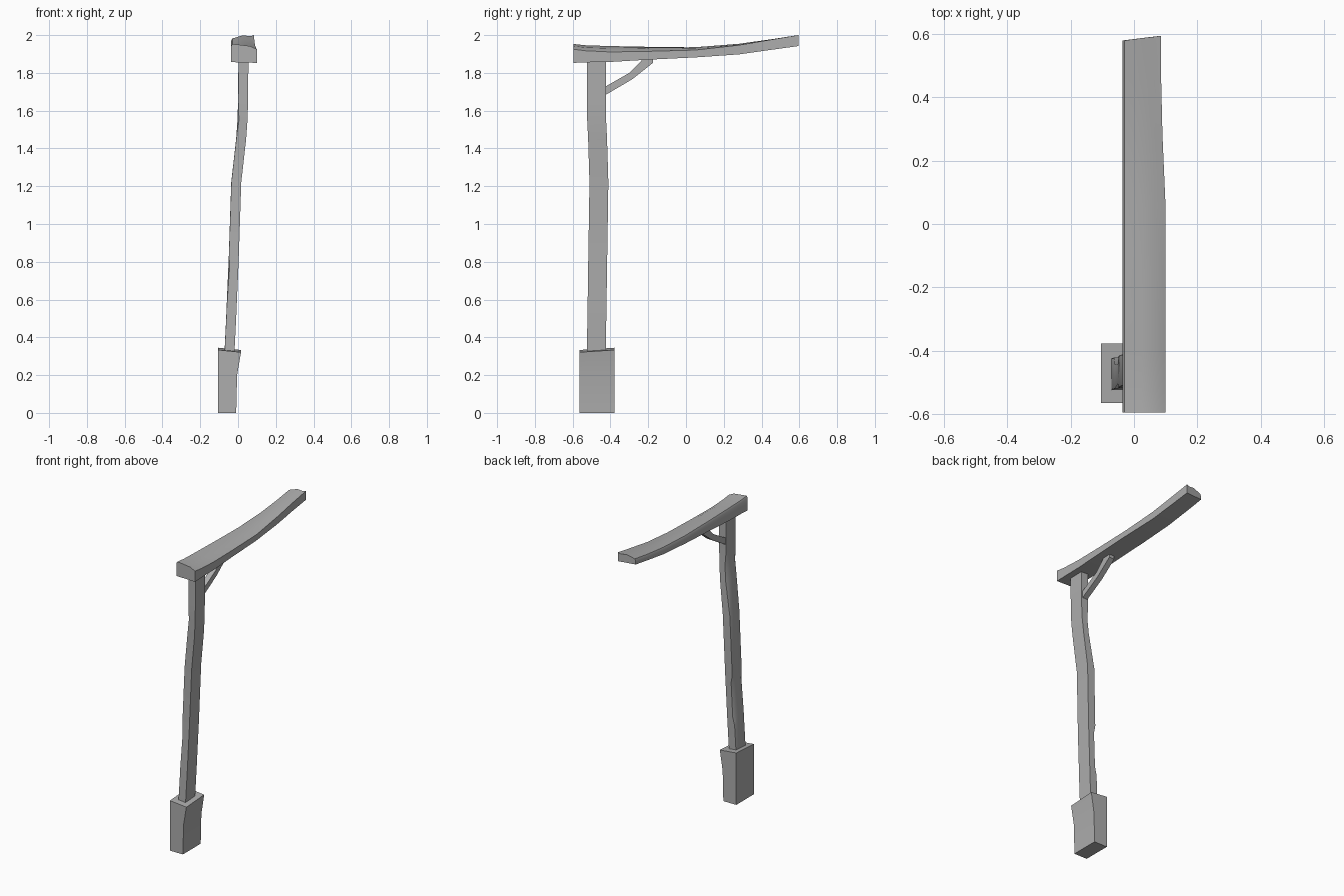
import bpy, bmesh

old = bpy.data.objects.get("Cube")
if old:
    bpy.data.objects.remove(old, do_unlink=True)

grey = bpy.data.materials.new("weathered grey")
grey.use_nodes = True
grey.diffuse_color = (0.42, 0.42, 0.42, 1)
grey.node_tree.nodes["Principled BSDF"].inputs["Base Color"].default_value = (0.42, 0.42, 0.42, 1)


def loft(name, rings):
    """Skin a list of equal-length point rings and cap both ends."""
    bm = bmesh.new()
    loops = [[bm.verts.new(p) for p in ring] for ring in rings]
    n = len(loops[0])
    for a, b in zip(loops, loops[1:]):
        for i in range(n):
            j = (i + 1) % n
            bm.faces.new((a[i], a[j], b[j], b[i]))
    bm.faces.new(loops[0][::-1])
    bm.faces.new(loops[-1])
    bmesh.ops.recalc_face_normals(bm, faces=bm.faces)
    mesh = bpy.data.meshes.new(name)
    bm.to_mesh(mesh)
    bm.free()
    mesh.materials.append(grey)
    obj = bpy.data.objects.new(name, mesh)
    bpy.context.collection.objects.link(obj)
    bpy.ops.object.select_all(action='DESELECT')
    obj.select_set(True)
    bpy.context.view_layer.objects.active = obj
    bpy.ops.object.shade_smooth_by_angle(angle=0.5)
    return obj


# Footing block: flares to the +x side, with a tilted top
def block_ring(z, right, tilt_x=0.0, tilt_y=0.0):
    return [(-0.105, -0.565, z), (right, -0.565, z - tilt_x),
            (right, -0.378, z - tilt_x + tilt_y), (-0.105, -0.378, z + tilt_y)]


loft("footing_block", [block_ring(0, -0.01), block_ring(0.2, -0.005),
                       block_ring(0.333, 0.016, 0.012, 0.012)])


# Leaning post: chipped along its two -x corners
def post_ring(z, x, y, chip_front, chip_back):
    x1, y1 = x + 0.053, y + 0.1
    return [(x + chip_front, y, z), (x1, y, z), (x1, y1, z), (x + chip_back, y1, z),
            (x, y1 - chip_back * 2, z), (x, y + chip_front * 2, z)]


post = [  # height, left edge, front edge, front chip, back chip
    (0.30, -0.073, -0.525, 0.001, 0.001),
    (0.50, -0.063, -0.522, 0.001, 0.001),
    (0.55, -0.061, -0.521, 0.001, 0.012),
    (0.78, -0.051, -0.518, 0.007, 0.012),
    (0.83, -0.049, -0.517, 0.001, 0.001),
    (1.22, -0.036, -0.511, 0.001, 0.001),
    (1.45, -0.010, -0.518, 0.001, 0.012),
    (1.55, -0.003, -0.523, 0.008, 0.012),
    (1.65, 0.000, -0.524, 0.001, 0.001),
    (1.88, 0.002, -0.524, 0.001, 0.001),
]
loft("post", [post_ring(*level) for level in post])


# Curved brace between post and beam
def brace_ring(y0, z0, y1, z1):
    return [(0.008, y0, z0), (0.045, y0, z0), (0.045, y1, z1), (0.008, y1, z1)]


loft("brace", [brace_ring(-0.44, 1.72, -0.44, 1.675),
               brace_ring(-0.30, 1.80, -0.285, 1.766),
               brace_ring(-0.235, 1.865, -0.175, 1.853),
               brace_ring(-0.235, 1.88, -0.175, 1.875)])


# Sagging beam: arched top, thin bevel on the -x edge
def beam_ring(y, right, bottom, top_left, top_right, skew=0.0):
    mid = (top_left + top_right) / 2 + 0.005
    return [(-0.036, y, bottom + 0.004), (right, y + skew, bottom),
            (right, y + skew, top_right), (0.065, y + skew * 0.8, mid - 0.002),
            (0.025, y + skew * 0.5, mid + 0.003), (-0.03, y, top_left),
            (-0.036, y, top_left - 0.012)]


beam = [  # position, right edge, bottom, left top, right top
    (-0.595, 0.10, 1.853, 1.953, 1.925),
    (-0.53, 0.10, 1.856, 1.946, 1.917),
    (-0.40, 0.10, 1.858, 1.942, 1.911),
    (-0.20, 0.10, 1.870, 1.938, 1.914),
    (0.05, 0.10, 1.882, 1.935, 1.921),
    (0.28, 0.09, 1.898, 1.945, 1.947),
    (0.45, 0.086, 1.922, 1.963, 1.976),
    (0.58, 0.085, 1.942, 1.982, 2.0, 0.015),
]
loft("beam", [beam_ring(*section) for section in beam])
